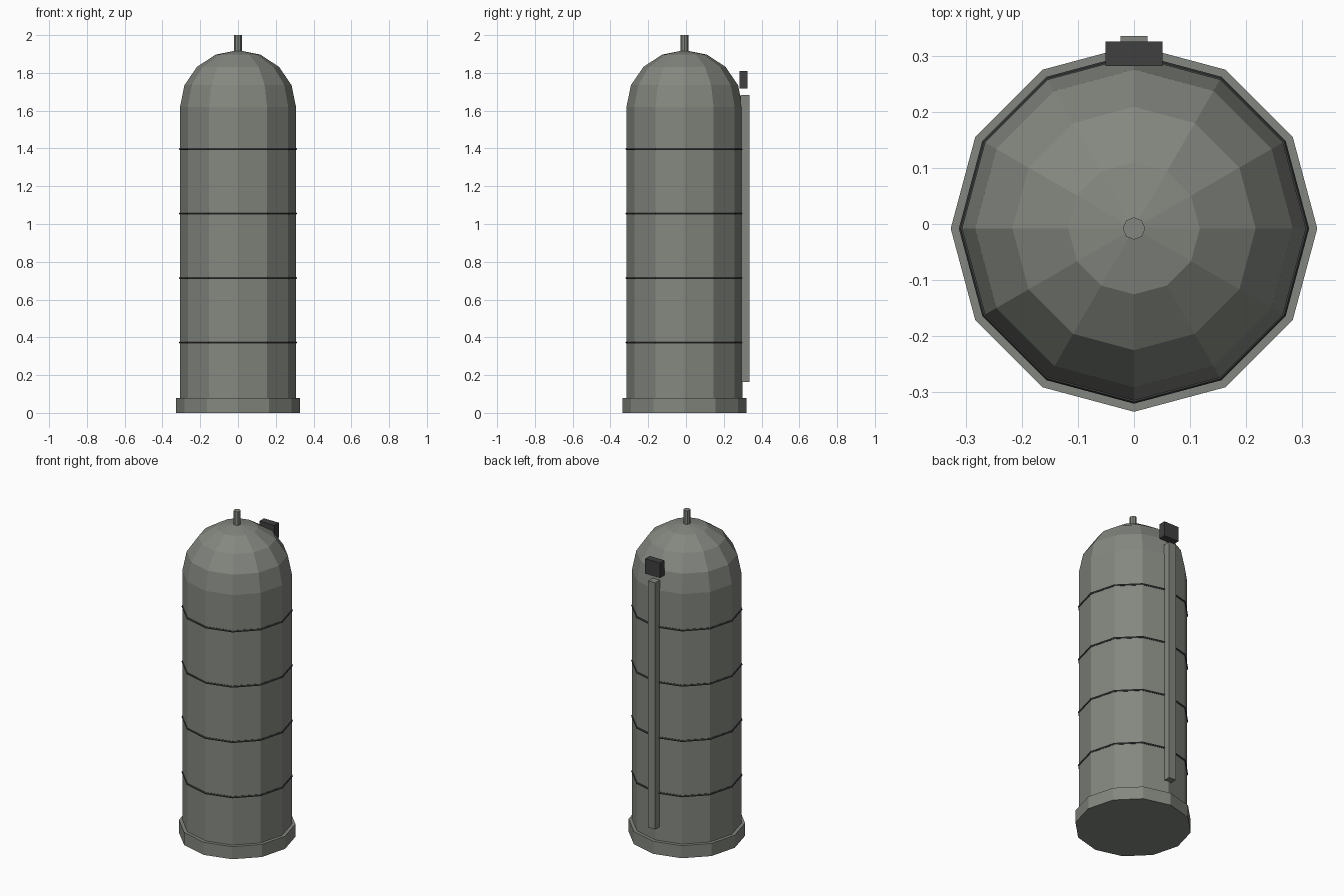
import bpy, bmesh, math

if "Cube" in bpy.data.objects:
    bpy.data.objects.remove(bpy.data.objects["Cube"])

CY = -0.008   # axis of the round body
SIDES = 12


def material(name, rgb):
    m = bpy.data.materials.new(name)
    m.diffuse_color = (*rgb, 1.0)
    m.use_nodes = True
    m.node_tree.nodes["Principled BSDF"].inputs["Base Color"].default_value = m.diffuse_color
    return m


GREY = material("grey_green_metal", (0.23, 0.245, 0.215))
DARK = material("dark_metal", (0.05, 0.05, 0.05))


def make_object(name, bm, mat):
    bmesh.ops.recalc_face_normals(bm, faces=bm.faces)
    mesh = bpy.data.meshes.new(name)
    bm.to_mesh(mesh)
    bm.free()
    mesh.materials.append(mat)
    ob = bpy.data.objects.new(name, mesh)
    bpy.context.collection.objects.link(ob)
    return ob


def lathe(name, profile, mat, sides=SIDES, closed=False):
    """Turn (radius, z) points round the body axis; radius 0 makes a pole."""
    bm = bmesh.new()
    rings = []
    for r, z in profile:
        if r == 0:
            rings.append([bm.verts.new((0, CY, z))] * sides)
        else:
            angles = [2 * math.pi * i / sides for i in range(sides)]
            rings.append([bm.verts.new((r * math.cos(a), CY + r * math.sin(a), z))
                          for a in angles])
    pairs = list(zip(rings, rings[1:]))
    if closed:
        pairs.append((rings[-1], rings[0]))
    for lo, hi in pairs:
        for i in range(sides):
            j = (i + 1) % sides
            quad = [lo[i], lo[j], hi[j], hi[i]]
            bm.faces.new(list(dict.fromkeys(quad)))
    if not closed:
        for ring in (rings[0], rings[-1]):
            if ring[0] is not ring[1]:
                bm.faces.new(ring)
    return make_object(name, bm, mat)


def box(name, lo, hi, mat):
    bm = bmesh.new()
    bmesh.ops.create_cube(bm, size=1)
    for v in bm.verts:
        v.co = [(a + b) / 2 + c * (b - a) for a, b, c in zip(lo, hi, v.co)]
    return make_object(name, bm, mat)


# base plinth
lathe("base", [(0.327, 0), (0.327, 0.078)], GREY)

# body with faceted dome
R, SHOULDER, RISE = 0.307, 1.62, 0.30
dome = [(R * math.cos(a), SHOULDER + RISE * math.sin(a))
        for a in (math.radians(22.5 * k) for k in range(4))]
lathe("body", [(R, 0.07)] + dome + [(0, SHOULDER + RISE)], GREY)

# four thin dark bands
for k in range(4):
    z = 0.373 + 0.341 * k
    ring = [(0.3065 + 0.006 * math.cos(a), z + 0.006 * math.sin(a))
            for a in (math.pi / 3 * i for i in range(6))]
    lathe(f"band_{k + 1}", ring, DARK, closed=True)

# short pipe on top
lathe("top_pipe", [(0.02, 1.90), (0.02, 2.0)], GREY, sides=8)

# rear conduit and the dark box above it
box("rear_conduit", (-0.024, 0.289, 0.163), (0.024, 0.335, 1.684), GREY)
box("rear_box", (-0.051, 0.282, 1.718), (0.051, 0.326, 1.81), DARK)
